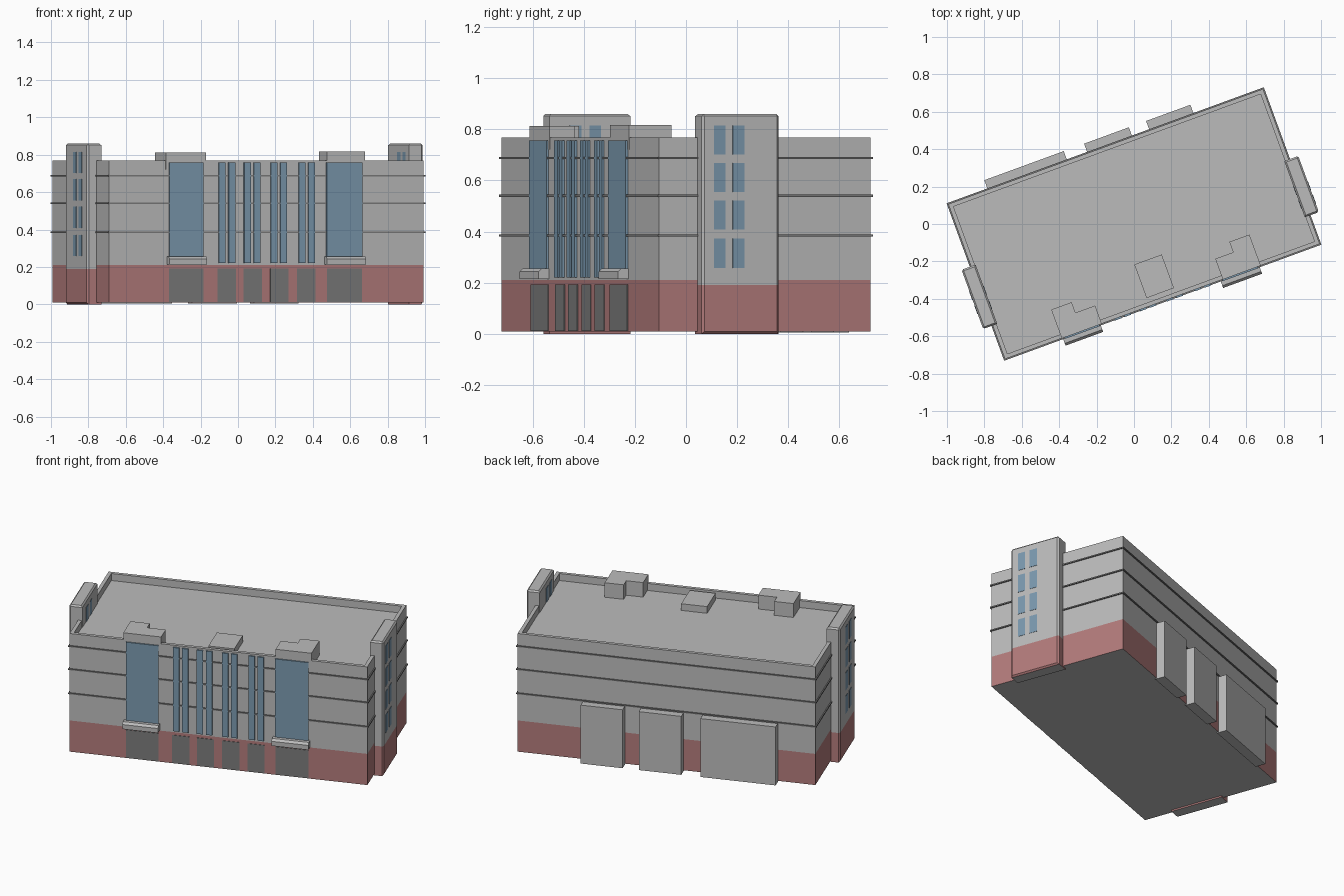
import bpy, bmesh, math
from mathutils import Vector

if "Cube" in bpy.data.objects:
    bpy.data.objects.remove(bpy.data.objects["Cube"])

ANGLE = math.radians(20.1)      # whole building is turned about z
HU, HV = 0.896, 0.441           # half length and half depth of the main block


def material(name, col):
    m = bpy.data.materials.new(name)
    m.diffuse_color = (*col, 1)
    m.use_nodes = True
    m.node_tree.nodes["Principled BSDF"].inputs["Base Color"].default_value = m.diffuse_color
    return m


GREY = material("grey_wall", (0.5, 0.5, 0.5))
RED = material("red_base", (0.45, 0.2, 0.2))
BLUE = material("blue_glass", (0.2, 0.32, 0.43))
DARK = material("dark_door", (0.2, 0.2, 0.2))


def finish(name, bm, mats):
    bmesh.ops.recalc_face_normals(bm, faces=bm.faces)
    me = bpy.data.meshes.new(name)
    bm.to_mesh(me)
    bm.free()
    ob = bpy.data.objects.new(name, me)
    for m in mats:
        me.materials.append(m)
    ob.rotation_euler.z = ANGLE
    bpy.context.collection.objects.link(ob)
    return ob


def prism(profile, z0, z1):
    bm = bmesh.new()
    face = bm.faces.new([bm.verts.new((u, v, z0)) for u, v in profile])
    ext = bmesh.ops.extrude_face_region(bm, geom=[face], use_keep_orig=True)
    up = [g for g in ext["geom"] if isinstance(g, bmesh.types.BMVert)]
    bmesh.ops.translate(bm, verts=up, vec=(0, 0, z1 - z0))
    return bm


def block(u0, u1, v0, v1, z0, z1):
    return prism([(u0, v0), (u1, v0), (u1, v1), (u0, v1)], z0, z1)


def box(name, u0, u1, v0, v1, z0, z1, mat=GREY):
    return finish(name, block(u0, u1, v0, v1, z0, z1), [mat])


def paint_base(bm, z):
    # split at height z so the lower faces take the second material
    bmesh.ops.bisect_plane(bm, geom=bm.verts[:] + bm.edges[:] + bm.faces[:],
                           plane_co=(0, 0, z), plane_no=(0, 0, 1))
    for f in bm.faces:
        if f.calc_center_median().z < z and abs(f.normal.z) < 0.9:
            f.material_index = 1


# main block with sunken roof behind a parapet
bm = block(-HU, HU, -HV, HV, 0.01, 0.768)
bmesh.ops.recalc_face_normals(bm, faces=bm.faces)
top = max(bm.faces, key=lambda f: f.calc_center_median().z)
bmesh.ops.inset_region(bm, faces=[top], thickness=0.031)
ext = bmesh.ops.extrude_face_region(bm, geom=[top])
bmesh.ops.delete(bm, geom=[top], context='FACES_ONLY')
deck = [g for g in ext["geom"] if isinstance(g, bmesh.types.BMVert)]
bmesh.ops.translate(bm, verts=deck, vec=(0, 0, -0.045))
bmesh.ops.recalc_face_normals(bm, faces=bm.faces)
paint_base(bm, 0.21)
finish("main_block", bm, [GREY, RED])

# thin floor bands, open rings around the walls
for i, z in enumerate((0.385, 0.54, 0.688)):
    e = 0.007
    box(f"floor_band_{i}", -HU - e, HU + e, -HV - e, HV + e, z - 0.004, z + 0.004, DARK)

# end towers with chamfered outer edges and tops
for side, v0, v1, wins in ((-1, -0.25, 0.087, (-0.142, -0.06)),
                           (1, -0.28, 0.04, (-0.208, -0.129))):
    tag = "right" if side > 0 else "left"
    ui, uo = side * 0.87, side * 0.95
    bm = block(min(ui, uo), max(ui, uo), v0, v1, 0.0, 0.86)
    edges = []
    for ed in bm.edges:
        a, b = ed.verts[0].co, ed.verts[1].co
        outer = abs(a.x) > 0.94 and abs(b.x) > 0.94
        if outer or (a.z > 0.8 and b.z > 0.8):
            edges.append(ed)
    bmesh.ops.bevel(bm, geom=edges, offset=0.009, segments=1, affect='EDGES')
    bmesh.ops.recalc_face_normals(bm, faces=bm.faces)
    paint_base(bm, 0.19)
    finish(f"{tag}_tower", bm, [GREY, RED])
    # window panes run through the tower
    us = sorted((side * 0.868, side * 0.952))
    for r, z in enumerate((0.315, 0.465, 0.612, 0.758)):
        for c, v in enumerate(wins):
            box(f"{tag}_tower_window_{r}_{c}", *us, v - 0.024, v + 0.024,
                z - 0.057, z + 0.057, BLUE)

# front glazing strips: two wide bays and four pairs of narrow windows
F = -HV
strips = [(-0.555, -0.36), (0.341, 0.543)]
for c in (-0.226, -0.083, 0.069, 0.228):
    strips += [(c - 0.046, c - 0.009), (c + 0.009, c + 0.046)]
for i, (a, b) in enumerate(strips):
    # split around the floor bands so the glass stays in front
    box(f"front_glazing_{i}", a, b, F - 0.009, F + 0.01, 0.22, 0.757, BLUE)

# ground floor doors
doors = [(-0.555, -0.36), (0.345, 0.543)]
doors += [(c - 0.052, c + 0.052) for c in (-0.226, -0.078, 0.074, 0.226)]
for i, (a, b) in enumerate(doors):
    box(f"front_door_{i}", a, b, F - 0.003, F + 0.01, 0.012, 0.192, DARK)

# entrance canopies with chamfered front top edge
for i, (a, b) in enumerate(((-0.567, -0.353), (0.33, 0.552))):
    bm = block(a, b, F - 0.044, F + 0.01, 0.214, 0.256)
    ed = [e for e in bm.edges if all(v.co.z > 0.25 and v.co.y < F - 0.03 for v in e.verts)]
    bmesh.ops.bevel(bm, geom=ed, offset=0.013, segments=1, affect='EDGES')
    finish(f"canopy_{i}", bm, [GREY])

# L-shaped roof housings above the entrances
for i, (outer, mid, inner, vb, vs, zt) in enumerate((
        (-0.573, -0.457, -0.345, -0.278, -0.338, 0.812),
        (0.56, 0.446, 0.344, -0.265, -0.324, 0.816))):
    prof = [(outer, F - 0.001), (inner, F - 0.001), (inner, vs), (mid, vs), (mid, vb), (outer, vb)]
    finish(f"roof_housing_{i}", prism(prof, 0.72, zt), [GREY])

# low roof hatch in the middle
box("roof_hatch", -0.073, 0.083, -0.395, -0.204, 0.72, 0.766)

# rear projections
for i, (a, b) in enumerate(((-0.671, -0.219), (-0.103, 0.152), (0.25, 0.502))):
    box(f"rear_bay_{i}", a, b, HV - 0.01, 0.495, 0.005, 0.38)
